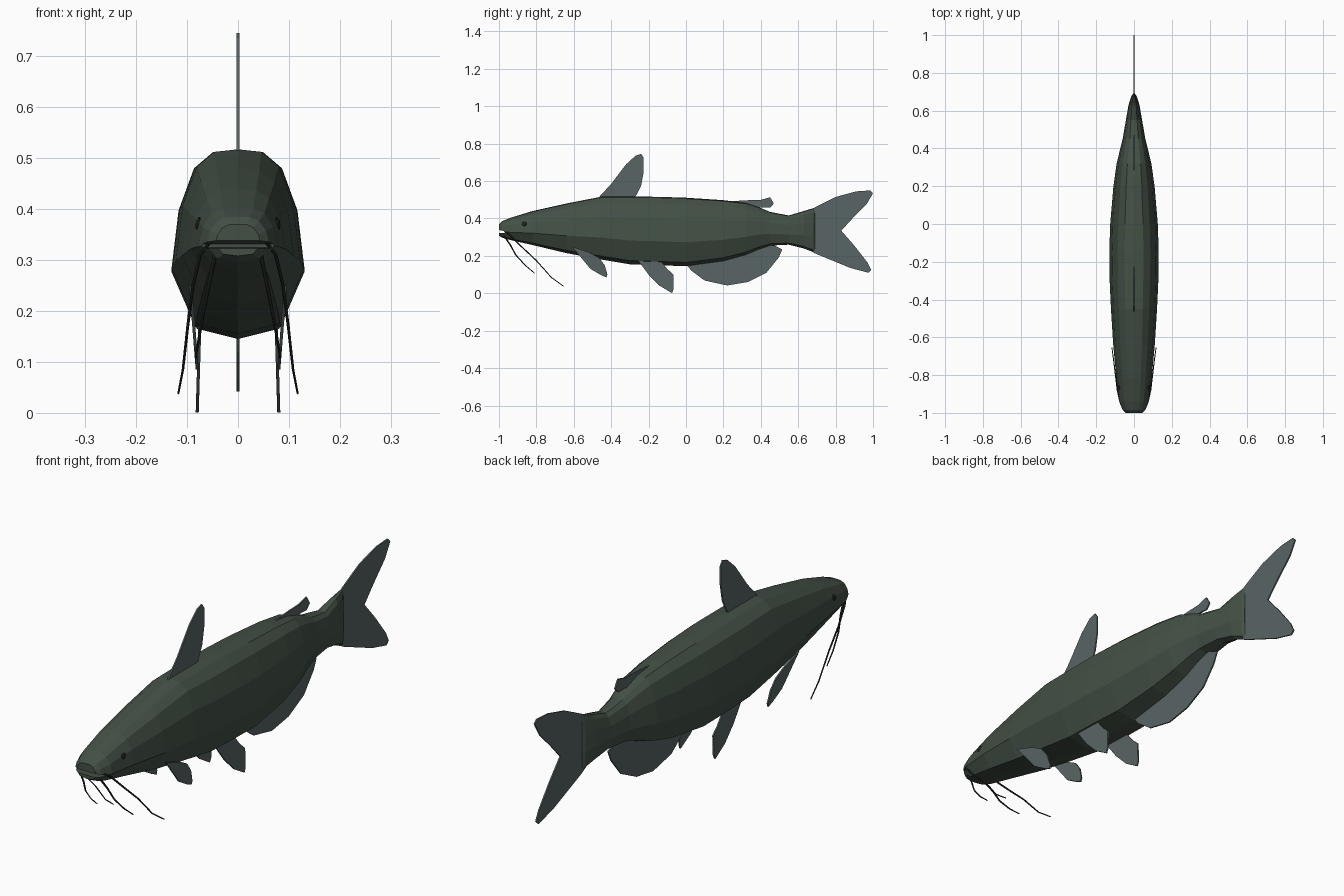
import bpy, bmesh, math
from mathutils import Vector

if "Cube" in bpy.data.objects:
    bpy.data.objects.remove(bpy.data.objects["Cube"])


def material(name, r, g, b):
    m = bpy.data.materials.new(name)
    m.diffuse_color = (r, g, b, 1)
    m.use_nodes = True
    m.node_tree.nodes["Principled BSDF"].inputs["Base Color"].default_value = m.diffuse_color
    return m


SKIN = material("skin", .056, .08, .06)
FIN = material("fin", .10, .13, .128)
DARK = material("dark", .014, .017, .014)


def mesh_object(name, verts, faces, mat):
    me = bpy.data.meshes.new(name)
    me.from_pydata(verts, [], faces)
    bm = bmesh.new()
    bm.from_mesh(me)
    bmesh.ops.recalc_face_normals(bm, faces=bm.faces)
    bm.to_mesh(me)
    bm.free()
    if mat:
        me.materials.append(mat)
    ob = bpy.data.objects.new(name, me)
    bpy.context.collection.objects.link(ob)
    return ob


# Body: twelve-sided rings lofted along y (y, top, bottom, half width)
rings = [(-1.0, .37, .308, .045), (-.985, .385, .298, .062), (-.94, .403, .285, .078),
         (-.82, .44, .258, .093), (-.64, .48, .215, .110), (-.45, .517, .18, .122),
         (-.3, .517, .155, .129), (-.15, .516, .15, .131), (0, .511, .145, .126),
         (.2, .498, .172, .109), (.32, .483, .205, .092), (.39, .46, .235, .075),
         (.45, .435, .255, .060), (.55, .416, .26, .043), (.63, .44, .24, .029),
         (.68, .455, .22, .013), (.69, .45, .225, .004)]
half = [(0, 1), (.38, .985), (.66, .9), (.89, .675), (1, .35), (.64, .055), (0, 0)]
section = half + [(-x, t) for x, t in half[-2:0:-1]]
n = len(section)
verts = [(w * x, y, bot + t * (top - bot)) for y, top, bot, w in rings for x, t in section]
faces = [(i * n + j, i * n + (j + 1) % n, (i + 1) * n + (j + 1) % n, (i + 1) * n + j)
         for i in range(len(rings) - 1) for j in range(n)]
faces += [tuple(range(n)), tuple(range(len(verts) - n, len(verts)))]
body = mesh_object("body", verts, faces, SKIN)

# Mouth: wedge-shaped slot cut into the snout
wedge = [(-1.03, .343), (-1.03, .322), (-.96, .324), (-.96, .331)]
wv = [(s * .08, y, z) for s in (-1, 1) for y, z in wedge]
wf = [(0, 1, 2, 3), (4, 5, 6, 7)] + [(i, (i + 1) % 4, (i + 1) % 4 + 4, i + 4) for i in range(4)]
cutter = mesh_object("mouth_cutter", wv, wf, DARK)
cutter.hide_render = True
cutter.hide_viewport = False
cutter.display_type = 'WIRE'
mod = body.modifiers.new("mouth", 'BOOLEAN')
mod.operation = 'DIFFERENCE'
mod.solver = 'EXACT'
mod.object = cutter
bpy.context.view_layer.objects.active = body
bpy.ops.object.modifier_apply(modifier=mod.name)
bpy.data.objects.remove(cutter)


# Fins: thin outlines in the y-z plane, x leaning with height
def fin(name, outline, x=0.0, lean=0.0, thick=.006):
    z0 = min(z for y, z in outline)
    ob = mesh_object(name, [(x + lean * (z - z0), y, z) for y, z in outline],
                     [tuple(range(len(outline)))], FIN)
    m = ob.modifiers.new("thickness", 'SOLIDIFY')
    m.thickness = thick
    m.offset = 0


fin("tail_fin", [(.66, .44), (.69, .46), (.80, .515), (.91, .545), (.985, .55), (1.0, .535),
                 (.965, .475), (.89, .40), (.83, .335), (.90, .255), (.97, .165), (.99, .125),
                 (.975, .11), (.88, .135), (.69, .213), (.66, .23)])
fin("dorsal_fin", [(-.47, .50), (-.46, .52), (-.40, .585), (-.32, .69), (-.27, .735), (-.24, .745),
                   (-.226, .725), (-.226, .65), (-.24, .575), (-.26, .535), (-.28, .50)])
fin("adipose_fin", [(.22, .47), (.25, .493), (.34, .498), (.40, .50), (.45, .513), (.47, .48),
                    (.45, .458), (.41, .46), (.36, .45)])
fin("anal_fin", [(0, .155), (.03, .12), (.1, .068), (.22, .042), (.33, .06), (.43, .11),
                 (.495, .19), (.515, .235), (.46, .262), (.3, .225), (.15, .18)])

pectoral = [(-.61, .25), (-.56, .19), (-.51, .13), (-.45, .095), (-.425, .085), (-.42, .10),
            (-.435, .15), (-.465, .19), (-.52, .22)]
pelvic = [(-.26, .18), (-.20, .10), (-.14, .04), (-.075, .001), (-.067, .02), (-.067, .10),
          (-.10, .13), (-.14, .18)]


# Barbels: tapering whiskers as poly curves
def barbel(name, pts):
    cu = bpy.data.curves.new(name, 'CURVE')
    cu.dimensions = '3D'
    cu.bevel_depth = .0045
    cu.bevel_resolution = 0
    cu.use_fill_caps = True
    sp = cu.splines.new('POLY')
    sp.points.add(len(pts) - 1)
    for i, (p, c) in enumerate(zip(sp.points, pts)):
        p.co = (*c, 1)
        p.radius = 1 - .5 * i / (len(pts) - 1)
    cu.materials.append(DARK)
    bpy.context.collection.objects.link(bpy.data.objects.new(name, cu))


long_barbel = [(.05, -.98, .342), (.074, -.94, .31), (.088, -.88, .25), (.098, -.80, .175),
               (.108, -.72, .085), (.117, -.655, .038)]
short_barbel = [(.045, -.975, .31), (.055, -.94, .26), (.066, -.91, .205), (.076, -.86, .15),
                (.083, -.81, .108)]

# Paired parts on both sides
for side, s in (("left", -1), ("right", 1)):
    fin(side + "_pectoral_fin", pectoral, s * .08, s * .08)
    fin(side + "_pelvic_fin", pelvic, s * .08, -s * .03)
    barbel(side + "_long_barbel", [(s * x, y, z) for x, y, z in long_barbel])
    barbel(side + "_short_barbel", [(s * x, y, z) for x, y, z in short_barbel])
    # Eye: flattened bead lying on the skin
    hit, at, normal, _ = body.ray_cast(Vector((s, -.865, .372)), Vector((-s, 0, 0)))
    bpy.ops.mesh.primitive_uv_sphere_add(segments=10, ring_count=6, radius=.013, location=at)
    eye = bpy.context.object
    eye.name = side + "_eye"
    eye.scale = (1, 1, .3)
    eye.rotation_euler = normal.to_track_quat('Z', 'Y').to_euler()
    eye.data.materials.append(DARK)
